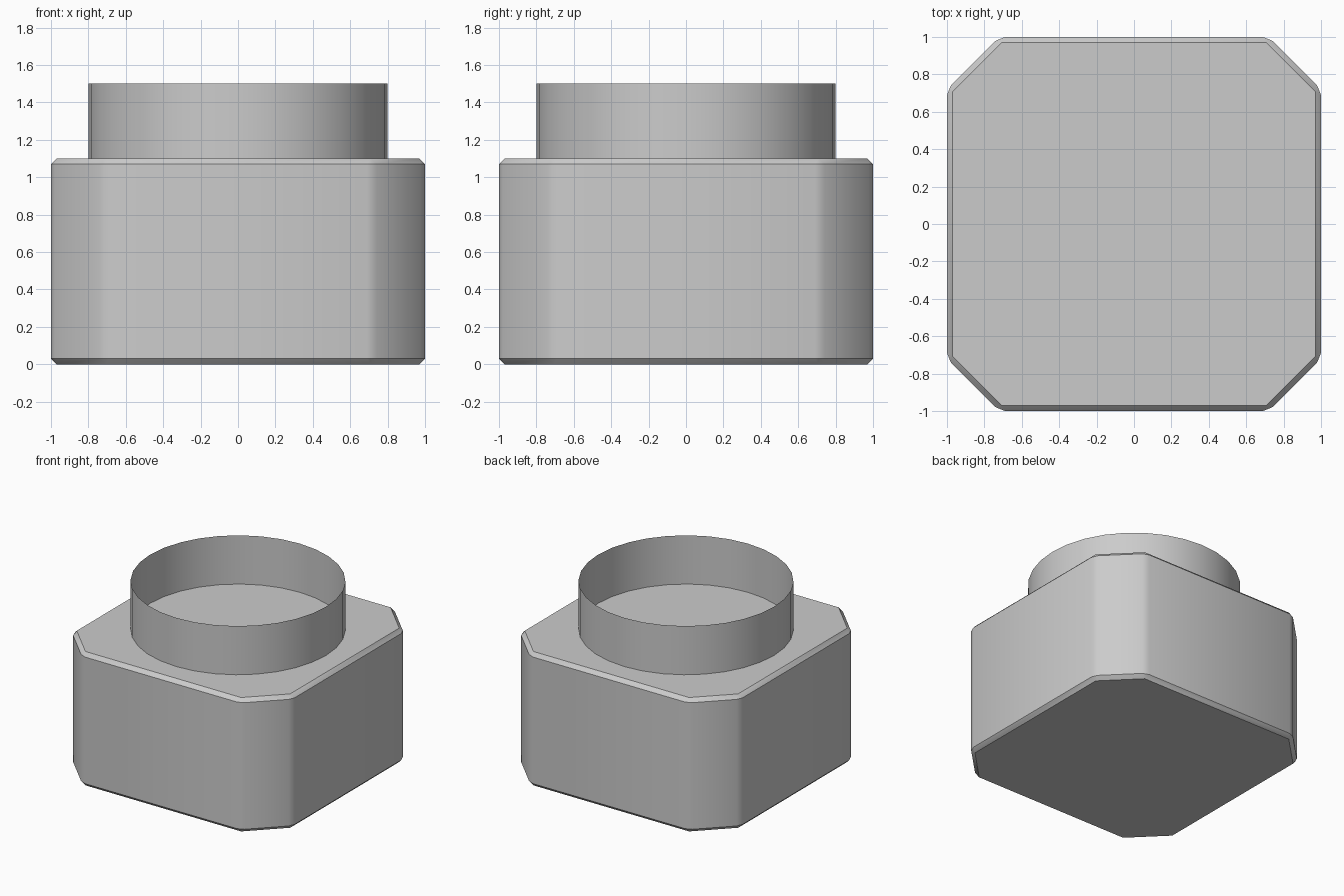
import bpy, bmesh, math

if "Cube" in bpy.data.objects:
    bpy.data.objects.remove(bpy.data.objects["Cube"])

CORNER = 0.72   # where the straight sides end and the diagonal corners begin
BODY_TOP = 1.1


def add_object(name, bm):
    mesh = bpy.data.meshes.new(name)
    bm.normal_update()
    bm.to_mesh(mesh)
    bm.free()
    obj = bpy.data.objects.new(name, mesh)
    bpy.context.collection.objects.link(obj)
    bpy.ops.object.select_all(action='DESELECT')
    obj.select_set(True)
    bpy.context.view_layer.objects.active = obj
    bpy.ops.object.shade_smooth_by_angle(angle=math.radians(30))
    return obj


# jar body: square with cut corners, extruded, all edges chamfered
bm = bmesh.new()
c = CORNER
outline = [(c, -1), (1, -c), (1, c), (c, 1), (-c, 1), (-1, c), (-1, -c), (-c, -1)]
base = bm.faces.new([bm.verts.new((x, y, 0)) for x, y in outline])
ext = bmesh.ops.extrude_face_region(bm, geom=[base], use_keep_orig=True)
top = [g for g in ext['geom'] if isinstance(g, bmesh.types.BMVert)]
bmesh.ops.translate(bm, verts=top, vec=(0, 0, BODY_TOP))
bmesh.ops.recalc_face_normals(bm, faces=bm.faces)
bmesh.ops.bevel(bm, geom=bm.edges[:], offset=0.03, segments=1,
                affect='EDGES', profile=0.5)
add_object("body", bm)

# neck: thin open tube standing on the body
bm = bmesh.new()
bmesh.ops.create_cone(bm, cap_ends=False, segments=32,
                      radius1=0.8, radius2=0.8, depth=0.4)
bmesh.ops.translate(bm, verts=bm.verts[:], vec=(0, 0, BODY_TOP + 0.2))
add_object("neck", bm)
